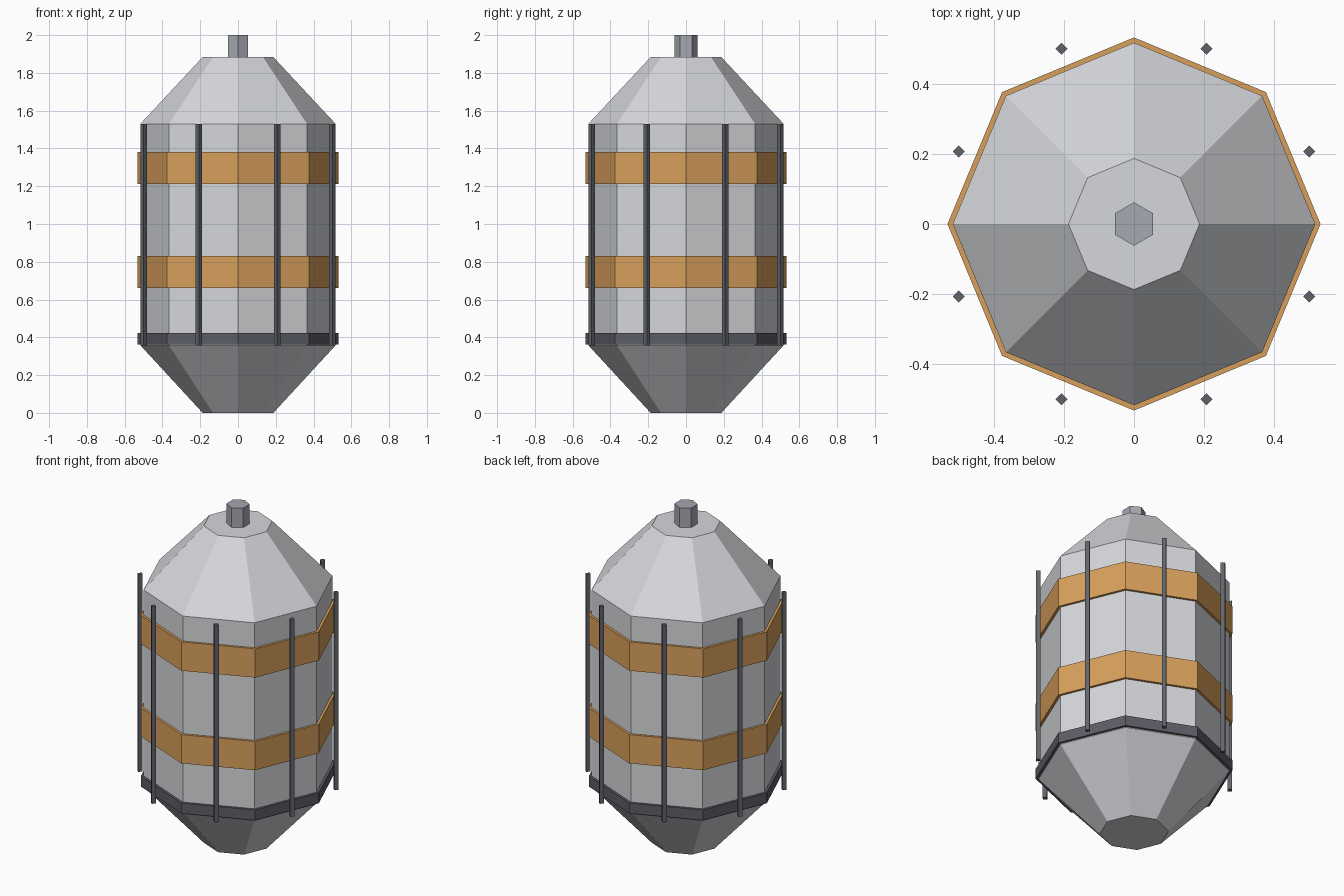
import bpy, bmesh, math

if "Cube" in bpy.data.objects:
    bpy.data.objects.remove(bpy.data.objects["Cube"])


def material(name, rgb):
    m = bpy.data.materials.new(name)
    lin = [((c / 255 + 0.055) / 1.055) ** 2.4 for c in rgb]
    m.diffuse_color = (*lin, 1)
    m.use_nodes = True
    m.node_tree.nodes["Principled BSDF"].inputs["Base Color"].default_value = m.diffuse_color
    return m


GREY = material("light grey", (214, 215, 219))
ORANGE = material("amber orange", (217, 160, 92))
DARK = material("dark grey", (93, 94, 103))
ROD = material("rod grey", (98, 100, 107))
STEEL = material("steel grey", (165, 168, 177))


def lathe(name, profile, sides, mat, turn=0.0, at=(0, 0), closed=False):
    """Spin (radius, z) points into a faceted solid; closed makes a hollow ring."""
    bm = bmesh.new()
    loops = []
    for r, z in profile:
        angles = [turn + math.tau * i / sides for i in range(sides)]
        loops.append([bm.verts.new((r * math.cos(a), r * math.sin(a), z)) for a in angles])
    pairs = list(zip(loops, loops[1:]))
    if closed:
        pairs.append((loops[-1], loops[0]))
    else:
        bm.faces.new(loops[0])
        bm.faces.new(loops[-1])
    for lo, hi in pairs:
        for i in range(sides):
            j = (i + 1) % sides
            bm.faces.new((lo[i], lo[j], hi[j], hi[i]))
    bmesh.ops.recalc_face_normals(bm, faces=bm.faces)
    mesh = bpy.data.meshes.new(name)
    bm.to_mesh(mesh)
    bm.free()
    mesh.materials.append(mat)
    ob = bpy.data.objects.new(name, mesh)
    ob.location = (*at, 0)
    bpy.context.collection.objects.link(ob)
    return ob


# Octagonal hull with tapered ends
R = 0.517
lathe("hull", [(0.187, 0), (R, 0.358), (R, 1.53), (0.187, 1.884)], 8, GREY)

# Bands around the hull
for name, z0, z1, mat in (("base_ring", 0.362, 0.424, DARK),
                          ("lower_band", 0.66, 0.831, ORANGE),
                          ("upper_band", 1.211, 1.382, ORANGE)):
    lathe(name, [(R - 0.004, z0), (0.532, z0), (0.532, z1), (R - 0.004, z1)],
          8, mat, closed=True)

# Hexagonal top stub
lathe("top_stub", [(0.062, 1.88), (0.062, 2.0)], 6, STEEL, turn=math.pi / 2)

# Vertical guard rods opposite each flat side
for k in range(8):
    a = math.tau * (k + 0.5) / 8
    lathe(f"guard_rod_{k + 1}", [(0.017, 0.358), (0.017, 1.53)], 4, ROD,
          at=(0.541 * math.cos(a), 0.541 * math.sin(a)))
